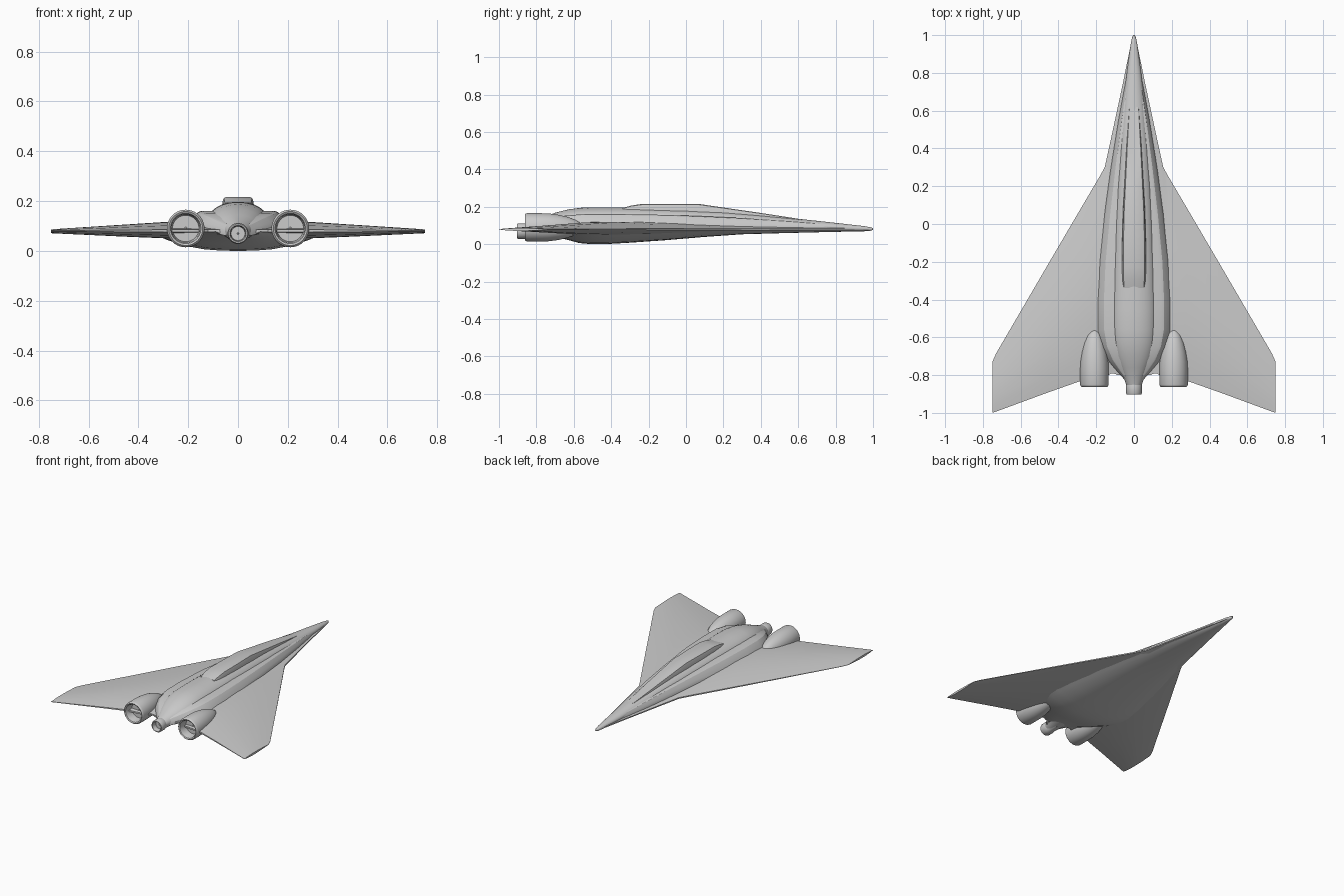
import bpy, math


def make(name, verts, faces, angle=30):
    me = bpy.data.meshes.new(name)
    me.from_pydata(verts, [], faces)
    ob = bpy.data.objects.new(name, me)
    bpy.context.collection.objects.link(ob)
    bpy.ops.object.select_all(action='DESELECT')
    ob.select_set(True)
    bpy.context.view_layer.objects.active = ob
    bpy.ops.object.mode_set(mode='EDIT')
    bpy.ops.mesh.select_all(action='SELECT')
    bpy.ops.mesh.normals_make_consistent(inside=False)
    bpy.ops.object.mode_set(mode='OBJECT')
    bpy.ops.object.shade_smooth_by_angle(angle=math.radians(angle))
    return ob


def skin(rings, caps=True):
    """Join equal closed rings into verts and faces."""
    n = len(rings[0])
    verts = [p for r in rings for p in r]
    faces = [(i * n + j, i * n + (j + 1) % n, (i + 1) * n + (j + 1) % n, (i + 1) * n + j)
             for i in range(len(rings) - 1) for j in range(n)]
    if caps:
        faces += [tuple(range(n)), tuple(range(len(verts) - n, len(verts)))]
    return verts, faces


def loft(name, profile, sections, angle=30):
    """profile: closed (u, v) loop; sections: y, half width, low z, high z."""
    rings = [[(u * w, y, lo + v * (hi - lo)) for u, v in profile]
             for y, w, lo, hi in sections]
    return make(name, *skin(rings), angle)


def mirrored(half):
    return half + [(-u, v) for u, v in reversed(half) if u > 1e-6]


def lathe(name, x, z, profile, n=40):
    """Revolve (y, radius) points around an axis along y."""
    rings = [[(x + r * math.cos(2 * math.pi * k / n), y, z + r * math.sin(2 * math.pi * k / n))
              for k in range(n)] for y, r in profile]
    return make(name, *skin(rings), 35)


# Delta wing, lofted spanwise: x, leading y, trailing y, rise, drop
span = [(0, 1.0, -.80, .03, .025), (.012, .975, -.80, .03, .025),
        (.06, .74, -.80, .032, .027), (.12, .46, -.79, .036, .03),
        (.155, .30, -.815, .039, .031), (.18, .255, -.82, .04, .031),
        (.28, .085, -.83, .037, .03), (.45, -.205, -.89, .026, .023),
        (.73, -.685, -.993, .008, .01), (.75, -.73, -1.0, .006, .009)]
chord = [(0, .12), (.12, .4), (.3, .75), (.5, 1), (.7, .95), (.88, .6), (1, .15)]
rings = []
for x, le, te, up, down in [(-s[0],) + s[1:] for s in reversed(span[1:])] + span:
    rings.append([(x, le + t * (te - le), .08 + h * up) for t, h in chord] +
                 [(x, le + t * (te - le), .08 - h * down) for t, h in reversed(chord)])
make("delta_wing", *skin(rings))

# Wide shallow belly fairing
belly_profile = mirrored([(0, 0), (.2, .015), (.4, .08), (.6, .24), (.8, .52), (1, .9), (1, 1), (0, 1)])
loft("belly_fairing", belly_profile, [
    (.99, .006, .072, .08), (.8, .044, .066, .08), (.55, .098, .06, .08),
    (.3, .15, .053, .08), (.1, .22, .039, .08), (-.1, .28, .022, .08),
    (-.3, .33, .008, .08), (-.42, .35, .001, .08), (-.5, .34, 0, .08),
    (-.57, .31, .006, .08), (-.64, .26, .025, .08), (-.72, .18, .045, .08),
    (-.8, .09, .06, .08)])

# Chined shoulders beside the fuselage
shoulder_profile = mirrored([(0, 0), (1, 0), (1, .3), (.93, .62), (.8, .94), (.72, 1), (0, 1)])
loft("shoulder_fairing", shoulder_profile, [
    (.99, .006, .076, .085), (.8, .036, .076, .104), (.55, .082, .076, .124),
    (.3, .122, .076, .14), (.05, .158, .076, .151), (-.2, .188, .076, .159),
    (-.42, .2, .076, .161), (-.56, .198, .076, .16), (-.65, .178, .076, .152),
    (-.72, .14, .074, .138), (-.78, .09, .07, .118), (-.83, .045, .06, .1)], 25)

# Round central fuselage
circle = [(math.cos(2 * math.pi * k / 40), .5 + .5 * math.sin(2 * math.pi * k / 40)) for k in range(40)]
loft("fuselage", circle, [
    (1.0, .004, .076, .086), (.985, .011, .071, .091), (.95, .018, .069, .097),
    (.8, .038, .066, .114), (.6, .06, .062, .136), (.4, .077, .06, .159),
    (.2, .092, .06, .178), (0, .103, .06, .189), (-.25, .113, .06, .196),
    (-.45, .118, .06, .197), (-.56, .117, .058, .195), (-.63, .112, .054, .186),
    (-.7, .098, .05, .168), (-.76, .077, .044, .145), (-.81, .056, .038, .124),
    (-.86, .038, .034, .108)])

# Raised flat-topped dorsal spine
spine_profile = mirrored([(0, 0), (1, 0), (.95, .7), (.86, .94), (.75, 1), (0, 1)])
loft("dorsal_spine", spine_profile, [
    (.62, .028, .10, .133), (.4, .042, .12, .167), (.2, .053, .14, .196),
    (.07, .06, .15, .215), (-.1, .065, .15, .216), (-.23, .066, .15, .216),
    (-.29, .064, .15, .207), (-.34, .06, .15, .194)])

# Twin engine nacelles with recessed nozzles
nacelle = [(-.555, .008), (-.565, .024), (-.59, .04), (-.63, .055), (-.68, .067), (-.73, .074),
           (-.77, .0755), (-.85, .0755), (-.858, .073), (-.862, .068), (-.858, .061),
           (-.845, .057), (-.80, .053), (-.80, .006), (-.806, .002)]
for side, x in (("left", -.21), ("right", .21)):
    lathe(side + "_engine", x, .09, nacelle)

# Small central tail nozzle
lathe("tail_nozzle", 0, .07, [
    (-.78, .03), (-.84, .038), (-.855, .042), (-.895, .042), (-.903, .038),
    (-.903, .033), (-.895, .03), (-.87, .028), (-.87, .004), (-.874, .002)], 32)
